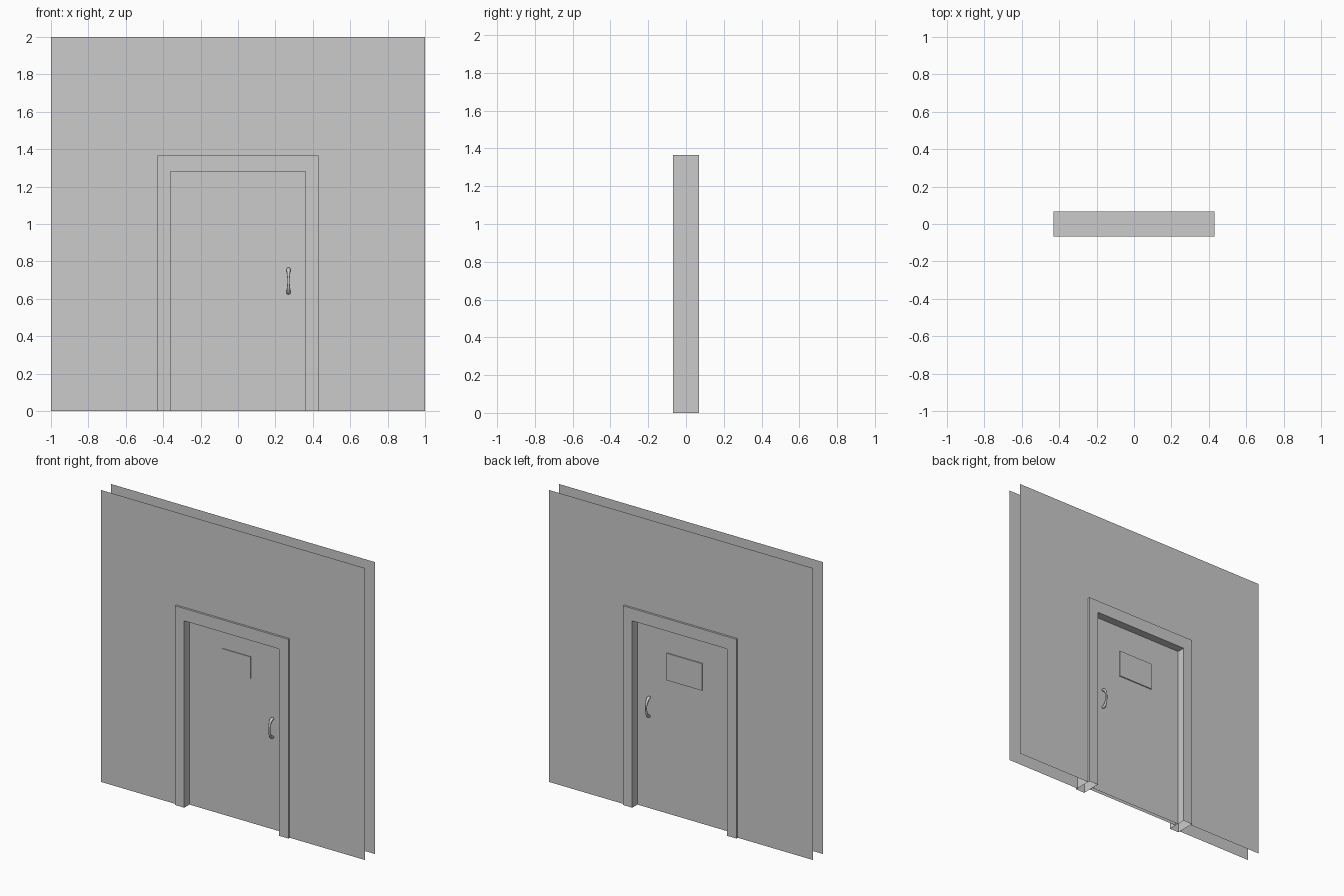
import bpy, bmesh, math
from mathutils import Vector

if "Cube" in bpy.data.objects:
    bpy.data.objects.remove(bpy.data.objects["Cube"])


def finish(bm, name, recalc=True):
    if recalc:
        bmesh.ops.recalc_face_normals(bm, faces=bm.faces)
    me = bpy.data.meshes.new(name)
    bm.to_mesh(me)
    bm.free()
    ob = bpy.data.objects.new(name, me)
    bpy.context.collection.objects.link(ob)
    return ob


def arch_face(bm, hw, top, ihw, itop, y):
    """Upside-down U outline in the plane y, standing on z = 0."""
    pts = [(-hw, 0), (-ihw, 0), (-ihw, itop), (ihw, itop),
           (ihw, 0), (hw, 0), (hw, top), (-hw, top)]
    return bm.faces.new([bm.verts.new((x, y, z)) for x, z in pts])


def open_floor(bm):
    """Remove the faces lying on the ground."""
    low = [f for f in bm.faces if all(abs(v.co.z) < 1e-5 for v in f.verts)]
    bmesh.ops.delete(bm, geom=low, context='FACES_ONLY')


def box(name, x0, x1, y0, y1, z0, z1, open_bottom=False):
    bm = bmesh.new()
    bmesh.ops.create_cube(bm, size=1)
    for v in bm.verts:
        v.co = Vector((x0 if v.co.x < 0 else x1,
                       y0 if v.co.y < 0 else y1,
                       z0 if v.co.z < 0 else z1))
    bmesh.ops.recalc_face_normals(bm, faces=bm.faces)
    if open_bottom:
        open_floor(bm)
    return finish(bm, name, False)


# wall sheets, front and back, cut out around the frame
for name, s in (("wall_front", -1), ("wall_back", 1)):
    bm = bmesh.new()
    f = arch_face(bm, 1.0, 2.0, 0.43, 1.365, s * 0.054)
    f.normal_update()
    if f.normal.y * s < 0:
        f.normal_flip()
    finish(bm, name, False)

# door frame, hollow at the floor
bm = bmesh.new()
f = arch_face(bm, 0.43, 1.365, 0.36, 1.28, -0.068)
ext = bmesh.ops.extrude_face_region(bm, geom=[f], use_keep_orig=True)
for g in ext["geom"]:
    if isinstance(g, bmesh.types.BMVert):
        g.co.y = 0.068
bmesh.ops.recalc_face_normals(bm, faces=bm.faces)
open_floor(bm)
finish(bm, "door_frame", False)

# door leaf
box("door_leaf", -0.36, 0.36, -0.012, 0.012, 0, 1.28, open_bottom=True)

# thin raised panels on both faces of the door
box("front_panel", -0.106, 0.106, -0.017, -0.012, 0.99, 1.138)
box("back_panel", -0.133, 0.133, 0.012, 0.019, 0.915, 1.10)

# bowed pull handles, slimmer in the middle
N, SIDES = 16, 12
for name, s in (("front_handle", -1), ("back_handle", 1)):
    bm = bmesh.new()
    rings = []
    for i in range(N + 1):
        a = math.pi * i / N
        c = math.cos(a)
        centre = Vector((0.27, s * (0.010 + 0.036 * math.sin(a) ** 0.8), 0.695 - 0.064 * c))
        out = Vector((0, s * math.sin(a), -c)).normalized()
        r = 0.006 + 0.005 * abs(c) ** 1.5
        ring = []
        for k in range(SIDES):
            t = 2 * math.pi * k / SIDES
            ring.append(bm.verts.new(centre + Vector((r * math.cos(t), 0, 0))
                                     + out * (0.8 * r * math.sin(t))))
        rings.append(ring)
    for a, b in zip(rings, rings[1:]):
        for k in range(SIDES):
            j = (k + 1) % SIDES
            bm.faces.new((a[k], a[j], b[j], b[k]))
    bm.faces.new(rings[0])
    bm.faces.new(rings[-1])
    for f in bm.faces:
        f.smooth = True
    finish(bm, name)
